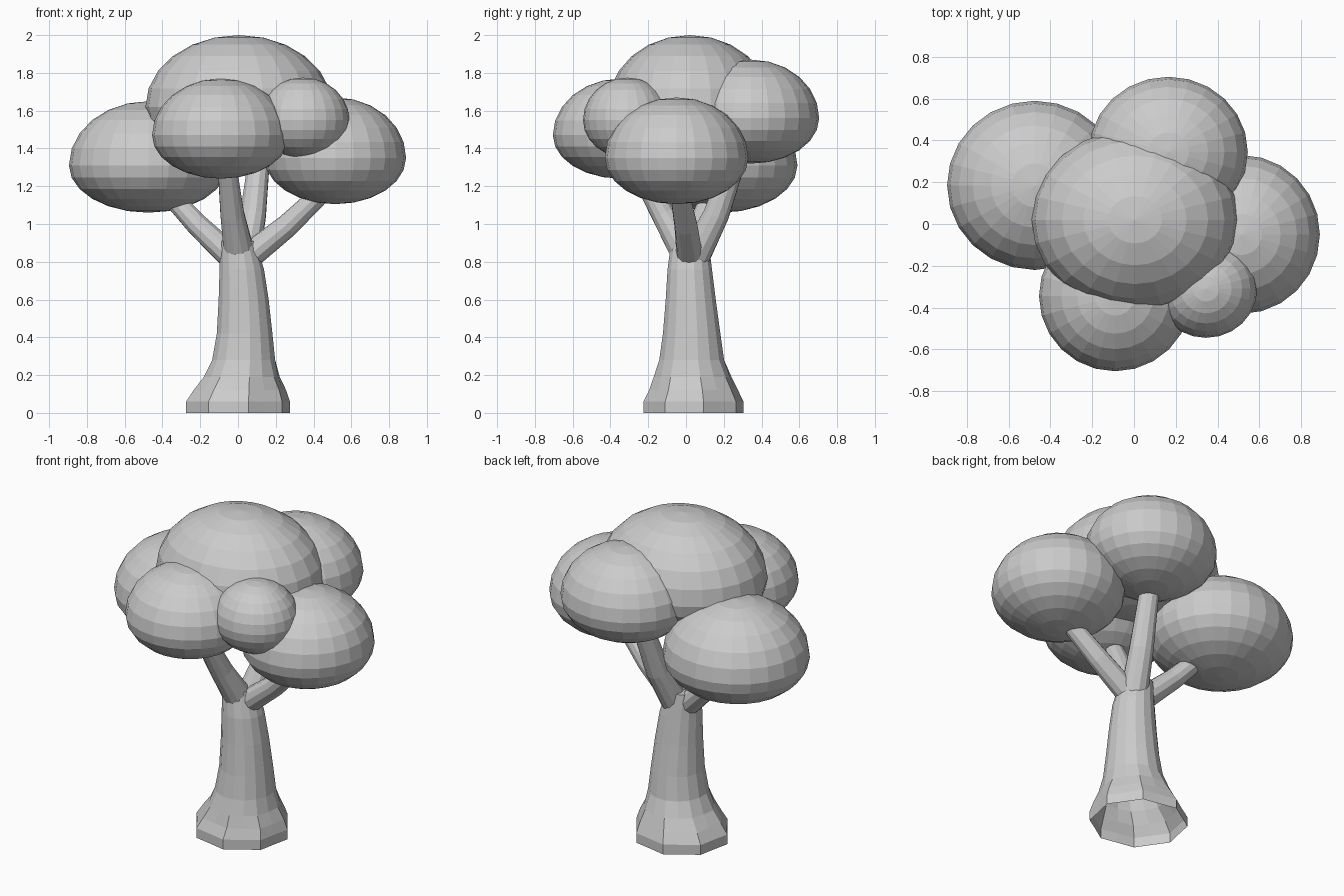
import bpy
import bmesh
from math import sin, cos, pi
from mathutils import Vector

cube = bpy.data.objects.get("Cube")
if cube:
    bpy.data.objects.remove(cube, do_unlink=True)

grey = bpy.data.materials.new("plain grey")
grey.use_nodes = True
grey.diffuse_color = (0.6, 0.6, 0.6, 1)
grey.node_tree.nodes["Principled BSDF"].inputs["Base Color"].default_value = (0.6, 0.6, 0.6, 1)


def add_object(name, bm):
    bmesh.ops.recalc_face_normals(bm, faces=bm.faces)
    mesh = bpy.data.meshes.new(name)
    bm.to_mesh(mesh)
    bm.free()
    mesh.materials.append(grey)
    obj = bpy.data.objects.new(name, mesh)
    bpy.context.collection.objects.link(obj)
    return obj


def skin(bm, rings, cap_top=True):
    """Join rings of points with quads and close the upper end."""
    loops = [[bm.verts.new(p) for p in ring] for ring in rings]
    n = len(loops[0])
    for a, b in zip(loops, loops[1:]):
        for i in range(n):
            j = (i + 1) % n
            bm.faces.new((a[i], a[j], b[j], b[i]))
    if cap_top:
        bm.faces.new(loops[-1])


def foliage(name, centre, rx, ry, up, down):
    """Faceted ball that is flatter below its widest ring."""
    bm = bmesh.new()
    bmesh.ops.create_uvsphere(bm, u_segments=24, v_segments=12, radius=1)
    for v in bm.verts:
        x, y, z = v.co
        v.co = Vector(centre) + Vector((x * rx, y * ry, z * (up if z > 0 else down)))
    add_object(name, bm)


def branch(name, points, radii, sides=12):
    """Tapered round limb along a path."""
    bm = bmesh.new()
    pts = [Vector(p) for p in points]
    rings = []
    for i, p in enumerate(pts):
        way = (pts[min(i + 1, len(pts) - 1)] - pts[max(i - 1, 0)]).normalized()
        u = way.cross(Vector((0, 0, 1))).normalized()
        w = u.cross(way)
        rings.append([p + (u * cos(2 * pi * k / sides) + w * sin(2 * pi * k / sides)) * radii[i]
                      for k in range(sides)])
    skin(bm, rings)
    bm.faces.new([v for v in bm.verts][:sides])
    add_object(name, bm)


# Trunk: round at the top, flaring to an eight-sided hollow foot
SIDES = 16
profile = [  # height, centre x, centre y, radius x, radius y, flattening
    (0.00, 0.00, 0.04, 0.28, 0.27, 0.92),
    (0.06, 0.00, 0.04, 0.28, 0.27, 0.92),
    (0.12, 0.01, 0.04, 0.25, 0.24, 0.93),
    (0.19, 0.02, 0.035, 0.205, 0.21, 0.96),
    (0.28, 0.03, 0.03, 0.17, 0.175, 1),
    (0.42, 0.035, 0.03, 0.15, 0.155, 1),
    (0.60, 0.03, 0.025, 0.135, 0.135, 1),
    (0.76, 0.02, 0.02, 0.12, 0.12, 1),
    (0.91, 0.00, 0.02, 0.095, 0.10, 1),
]
bm = bmesh.new()
rings = []
for z, cx, cy, rx, ry, flat in profile:
    ring = []
    for k in range(SIDES):
        a = 2 * pi * (k + 0.5) / SIDES
        s = flat if k % 2 else 1
        ring.append((cx + rx * s * cos(a), cy + ry * s * sin(a), z))
    rings.append(ring)
skin(bm, rings)
add_object("trunk", bm)

# Branches
branch("right_branch", [(-0.03, 0.03, 0.82), (-0.22, 0.08, 1.0), (-0.42, 0.15, 1.22)], [0.07, 0.06, 0.05])
branch("left_branch", [(0.06, 0.02, 0.83), (0.26, 0.0, 0.99), (0.48, -0.04, 1.2)], [0.07, 0.062, 0.05])
branch("front_branch", [(0, -0.02, 0.88), (-0.03, -0.12, 1.05), (-0.06, -0.27, 1.33)], [0.08, 0.065, 0.05])
branch("back_branch", [(0.04, 0.05, 0.83), (0.08, 0.16, 1.05), (0.12, 0.29, 1.42)], [0.08, 0.07, 0.055])

# Foliage
foliage("top_foliage", (0.005, 0.02, 1.62), 0.495, 0.435, 0.38, 0.27)
foliage("right_foliage", (-0.475, 0.185, 1.31), 0.42, 0.405, 0.34, 0.25)
foliage("left_foliage", (0.515, -0.05, 1.35), 0.375, 0.38, 0.32, 0.245)
foliage("front_foliage", (-0.09, -0.345, 1.47), 0.365, 0.36, 0.30, 0.23)
foliage("small_front_foliage", (0.345, -0.31, 1.55), 0.245, 0.235, 0.225, 0.2)
foliage("back_foliage", (0.165, 0.345, 1.56), 0.38, 0.36, 0.31, 0.24)
